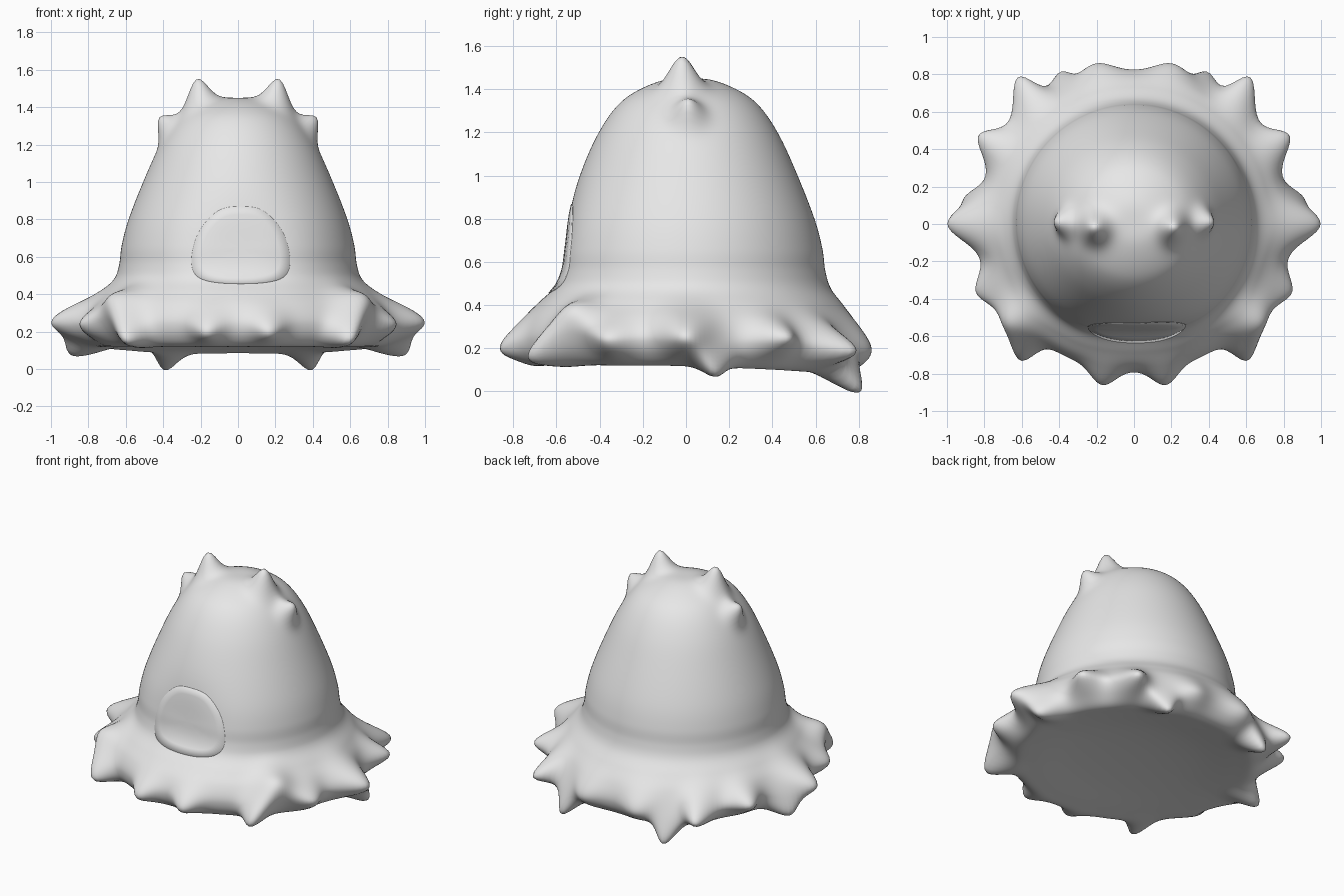
import bpy, math
from mathutils import Vector
from mathutils.bvhtree import BVHTree

if "Cube" in bpy.data.objects:
    bpy.data.objects.remove(bpy.data.objects["Cube"])

grey = bpy.data.materials.new("light_grey")
grey.diffuse_color = (0.8, 0.8, 0.8, 1)
grey.use_nodes = True
grey.node_tree.nodes["Principled BSDF"].inputs["Base Color"].default_value = grey.diffuse_color


def make(name, verts, faces):
    me = bpy.data.meshes.new(name)
    me.from_pydata(verts, [], faces)
    me.materials.append(grey)
    me.polygons.foreach_set("use_smooth", [True] * len(faces))
    ob = bpy.data.objects.new(name, me)
    bpy.context.collection.objects.link(ob)
    return ob


def resample(points, n, closed=False):
    """Smooth curve through the points, mirrored at the axis or closed."""
    p = [Vector(q) for q in points]
    if closed:
        p = [p[-1]] + p + p[:2]
    else:
        p = [Vector((-p[1].x, p[1].y))] + p + [Vector((-p[-2].x, p[-2].y))]
    out = []
    for i in range(1, len(p) - 2):
        a, b, c, d = p[i - 1:i + 3]
        for k in range(n):
            t = k / n
            out.append(0.5 * (2 * b + (c - a) * t + (2 * a - 5 * b + 4 * c - d) * t * t
                              + (3 * b - a - 3 * c + d) * t ** 3))
    return out


# bell profile: crown, flared skirt, rolled rim, nearly flat base
profile = [(0, 1.45), (.12, 1.44), (.25, 1.385), (.34, 1.31), (.425, 1.18), (.507, 1.0),
           (.585, .8), (.622, .66), (.635, .56), (.66, .48), (.715, .41), (.765, .34),
           (.79, .26), (.775, .18), (.72, .125), (.62, .125), (.4, .15), (.2, .163), (0, .167)]

# bumps: base point, tip offset, width (mirrored in x)
bumps = [
    ((.212, -.02, 1.41), (.01, 0, .145), .08),       # crown horns
    ((.375, .01, 1.28), (.055, 0, .07), .07),
    ((.82, 0, .28), (.18, 0, -.02), .12),            # side point
    ((.77, -.34, .25), (.10, -.04, -.01), .105),
    ((.62, -.50, .32), (.07, -.05, .06), .12),       # heavy front corner
    ((.56, -.58, .20), (.04, -.145, -.06), .085),
    ((.16, -.77, .24), (.01, -.09, -.04), .09),      # front pair
    ((.75, .42, .26), (.14, .09, 0), .10),
    ((.55, .61, .23), (.075, .175, -.04), .10),
    ((.20, .80, .23), (.01, .065, -.03), .12),       # rear pair
    ((.37, .70, .14), (.02, .10, -.135), .08),       # drooping points
    ((.79, .13, .16), (.09, .01, -.08), .08),
]
bumps = [(Vector((s * b[0], b[1], b[2])), Vector((s * o[0], o[1], o[2])), w)
         for b, o, w in bumps for s in (1, -1)]
# flattened front behind the panel
bumps.append((Vector((0, -.6, .62)), Vector((0, .055, 0)), .26))


def sculpt(v):
    low = max(0, min(1, (0.5 - v.z) / 0.25))
    rim = low * min(1, v.xy.length / .7) ** 2
    v = v + Vector((.04 * v.x * rim, .01 * (1 - low) + .035 * max(0, v.y) * rim,
                    -.05 * max(0, v.y) * rim))
    move = Vector((0, 0, 0))
    for base, off, w in bumps:
        d = (v - base).length / w
        if d < 3:
            move += off * math.exp(-d * d)
    return v + move


# bell body
SEG = 240
rings = resample(profile, 7)[1:]
verts = [sculpt(Vector((p.x * math.cos(a), p.x * math.sin(a), p.y)))
         for p in rings for a in (2 * math.pi * i / SEG for i in range(SEG))]
faces = []
for j in range(len(rings) - 1):
    for i in range(SEG):
        k = (i + 1) % SEG
        faces.append((j * SEG + i, (j + 1) * SEG + i, (j + 1) * SEG + k, j * SEG + k))
top, bottom = len(verts), len(verts) + 1
verts += [sculpt(Vector((0, 0, profile[0][1]))), sculpt(Vector((0, 0, profile[-1][1])))]
last = (len(rings) - 1) * SEG
for i in range(SEG):
    k = (i + 1) % SEG
    faces += [(top, i, k), (bottom, last + k, last + i)]
make("bell_body", verts, faces)

# front panel: thin rounded plate laid on the body
tree = BVHTree.FromPolygons(verts, faces)
outline = resample([(.28, .58), (.255, .70), (.20, .79), (.12, .855), (.015, .87), (-.09, .855),
                    (-.17, .79), (-.225, .70), (-.25, .58), (-.225, .50), (-.14, .465),
                    (.015, .455), (.17, .465), (.255, .50)], 5, closed=True)
n, centre = len(outline), Vector((.015, .65))
steps = [(1, -.003), (.99, .004), (.8, .005), (.6, .005), (.4, .005), (.2, .005), (.02, .005)]
pv, pf = [], []
for scale, lift in steps:
    for p in outline:
        q = centre + (p - centre) * scale
        hit = tree.ray_cast(Vector((q.x, -3, q.y)), Vector((0, 1, 0)))[0]
        pv.append(hit + Vector((0, -lift, 0)))
for j in range(len(steps) - 1):
    for i in range(n):
        k = (i + 1) % n
        pf.append((j * n + i, j * n + k, (j + 1) * n + k, (j + 1) * n + i))
pf.append(tuple(range((len(steps) - 1) * n, len(steps) * n)))
panel = make("front_panel", pv, pf)
# outward-facing normals
panel.data.update()
if sum(f.normal.y for f in panel.data.polygons) > 0:
    panel.data.flip_normals()
